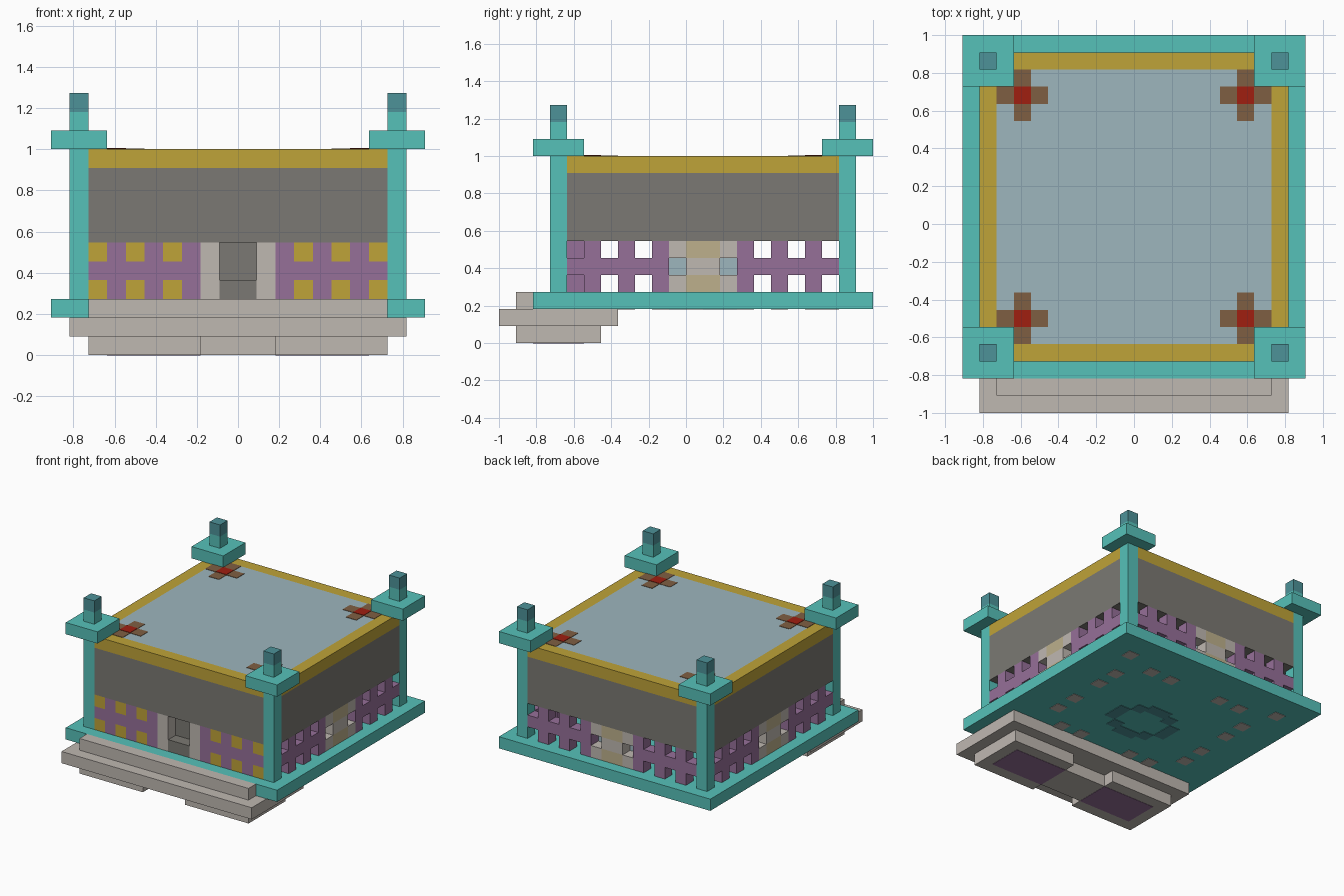
import bpy, bmesh
from mathutils import Vector

U = 1 / 11  # one block of the building grid

cube = bpy.data.objects.get("Cube")
if cube:
    bpy.data.objects.remove(cube, do_unlink=True)


def material(name, code):
    """Flat material from an sRGB hex code."""
    rgb = [int(code[i:i + 2], 16) / 255 for i in (0, 2, 4)]
    lin = [c / 12.92 if c < 0.04 else ((c + 0.055) / 1.055) ** 2.4 for c in rgb]
    m = bpy.data.materials.new(name)
    m.use_nodes = True
    m.diffuse_color = (*lin, 1)
    m.node_tree.nodes["Principled BSDF"].inputs["Base Color"].default_value = (*lin, 1)
    return m


teal = material("teal", "56C1B9")
dark_teal = material("dark teal", "4D9298")
stone = material("pale stone", "BFB8B1")
grey = material("dark grey", "7B7973")
gold = material("gold", "BFA338")
purple = material("purple", "967099")
blue = material("pale blue", "9DB6BE")
brown = material("brown", "7F5F42")
red = material("red", "A01E10")
tan = material("tan", "BDB08C")


def blocks(name, mat, boxes):
    """One object from boxes given as (x0, x1, y0, y1, z0, z1) in blocks."""
    bm = bmesh.new()
    for x0, x1, y0, y1, z0, z1 in boxes:
        lo = Vector((min(x0, x1), min(y0, y1), z0))
        hi = Vector((max(x0, x1), max(y0, y1), z1))
        made = bmesh.ops.create_cube(bm, size=1)
        for v in made["verts"]:
            v.co = ((lo + hi) / 2 + v.co * (hi - lo)) * U
    mesh = bpy.data.meshes.new(name)
    bm.to_mesh(mesh)
    bm.free()
    mesh.materials.append(mat)
    obj = bpy.data.objects.new(name, mesh)
    bpy.context.collection.objects.link(obj)
    return obj


def cell(x, y, z0, z1, grow=0):
    """Square column on one grid cell, widened by grow."""
    return (x - grow, x + 1 + grow, y - grow, y + 1 + grow, z0, z1)


# Floor slab and entrance steps
blocks("floor_slab", teal, [(-10, 10, -9, 11, 2, 3)])
blocks("upper_step", stone, [(-8, 8, -10, -9, 2, 3)])
blocks("middle_step", stone, [(-9, 9, -11, -4, 1, 2)])
lower, panels = [(-2, 2, -9, -6, 0, 1)], []
for s in (-1, 1):
    lower += [(s * 2, s * 8, -10, -5, 0, 1)]
    panels += [(s * 2, s * 7, -9, -6, -0.02, 0.05)]
blocks("lower_step", stone, lower)
blocks("step_underside_panels", purple, [(a, b, c, d, 0 - 0.02, f) for a, b, c, d, e, f in panels])

# Corner pillars with wide caps and finials
corners = [(x, y) for x in (-9, 8) for y in (-8, 9)]
blocks("corner_pillars", teal, [cell(x, y, 3, 11) for x, y in corners])
blocks("pillar_caps", teal, [cell(x, y, 11, 12, 1) for x, y in corners])
blocks("finial_stems", teal, [cell(x, y, 12, 13) for x, y in corners])
blocks("finial_tips", dark_teal, [cell(x, y, 13, 14) for x, y in corners])

# Upper wall mass, gold rim and flat roof
blocks("upper_walls", grey, [(-8, 8, -8, 10, 6, 10), (-9, 9, -7, 9, 6, 10)])
blocks("roof_rim", gold, [(-8, 8, -8, -7, 10, 11), (-8, 8, 9, 10, 10, 11),
                          (-9, -8, -7, 9, 10, 11), (8, 9, -7, 9, 10, 11)])
blocks("roof", blue, [(-8, 8, -7, 9, 10, 11)])

# Cross ornaments on the roof
arms, hearts = [], []
for x in (-7, 6):
    for y in (-6, 7):
        arms += [(x - 1, x + 2, y, y + 1, 11, 11.03),
                 (x, x + 1, y - 1, y + 2, 11, 11.03)]
        hearts += [cell(x, y, 11, 11.06)]
blocks("roof_crosses", brown, arms)
blocks("roof_cross_centres", red, hearts)


def lattice_wall(name, place):
    """Open lattice with a stone centre; place maps (along, depth, z) spans to a box."""
    bars, columns, centre, windows = [], [], [], []
    for s in (-1, 1):
        for t in (2, 4, 6):
            bars.append(place(s * t, s * (t + 1), 0, 1, 3, 6))
            bars.append(place(s * (t + 1), s * (t + 2), 0, 1, 4, 5))
        for z in (3, 5):
            columns.append(place(s, s * 2, 0, 1, z, z + 1))
        windows.append(place(s, s * 2, 1, 2, 4, 5))
    columns.append(place(-1, 1, 0, 1, 4, 5))
    centre += [place(-1, 1, 0, 1, z, z + 1) for z in (3, 5)]
    blocks(name + "_lattice", purple, bars)
    blocks(name + "_stone_columns", stone, columns)
    blocks(name + "_centre_panels", tan, centre)
    blocks(name + "_window_blocks", blue, windows)


lattice_wall("left", lambda a, b, d, e, z0, z1: (9 - d, 9 - e, a + 1, b + 1, z0, z1))
lattice_wall("right", lambda a, b, d, e, z0, z1: (d - 9, e - 9, a + 1, b + 1, z0, z1))
lattice_wall("back", lambda a, b, d, e, z0, z1: (a, b, 10 - d, 10 - e, z0, z1))

# Front wall: purple lattice filled with gold, stone jambs and a recessed door
bars, fill, jambs, backing = [], [], [], []
for s in (-1, 1):
    for t in (2, 4, 6):
        bars.append((s * t, s * (t + 1), -8, -7, 3, 6))
        bars.append((s * (t + 1), s * (t + 2), -8, -7, 4, 5))
        fill += [(s * (t + 1), s * (t + 2), -8, -7, z, z + 1) for z in (3, 5)]
    jambs.append((s, s * 2, -8, -6, 3, 6))
    backing.append((s * 2, s * 8, -7, -6, 3, 6))
blocks("front_lattice", purple, bars)
blocks("front_gold_panels", gold, fill)
blocks("front_wall_backing", purple, backing)
blocks("door_jambs", stone, jambs)
blocks("door", grey, [(-1, 1, -7, -6, 4, 6), (-1, 1, -8, -6, 3, 4)])

# Inlays on the underside of the floor
dots = [(x, y) for x in (-8, 7) for y in (8,)]
dots += [(x, y) for x in (-5, -3, 2, 4) for y in (-4, 7)]
dots += [(x, y) for x in (-7, 6) for y in (-2, 0, 3, 5)]
blocks("underside_dots", stone, [cell(x, y, 1.96, 2.02) for x, y in dots])
ring = []
for s in (-1, 1):
    ring += [(s, s * 2, -1, 0, 1.96, 2.02), (s, s * 2, 2, 3, 1.96, 2.02),
             (s * 2, s * 3, 0, 2, 1.96, 2.02),
             (-1, 1, 0.5 + s * 1.5 + 0.5, 0.5 + s * 2.5 + 0.5, 1.96, 2.02)]
blocks("underside_ring", dark_teal, ring)
